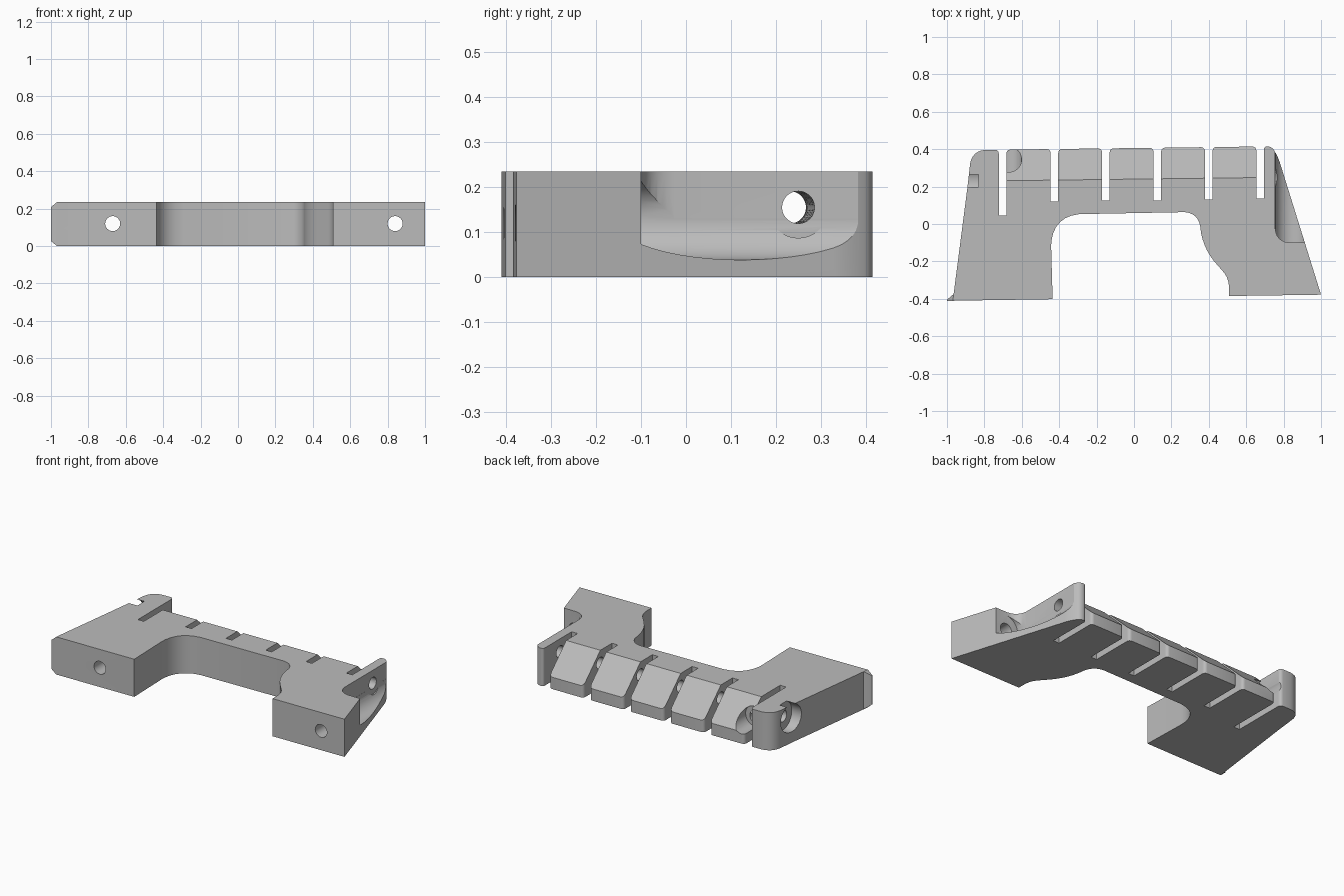
import bpy, bmesh, math
from mathutils import Vector, Matrix

cube = bpy.data.objects.get("Cube")
if cube:
    bpy.data.objects.remove(cube, do_unlink=True)

H = 0.235
TILT = 0.0125          # slight skew of the rear edge against x

grey = bpy.data.materials.new("plain grey")
grey.use_nodes = True
grey.diffuse_color = (0.5, 0.5, 0.5, 1)
grey.node_tree.nodes["Principled BSDF"].inputs["Base Color"].default_value = (0.5, 0.5, 0.5, 1)


def new_object(name, bm):
    bmesh.ops.recalc_face_normals(bm, faces=bm.faces)
    mesh = bpy.data.meshes.new(name)
    bm.to_mesh(mesh)
    bm.free()
    mesh.materials.append(grey)
    obj = bpy.data.objects.new(name, mesh)
    bpy.context.collection.objects.link(obj)
    return obj


def prism(name, points, push):
    """Extrude a closed 3D outline along a vector."""
    bm = bmesh.new()
    face = bm.faces.new([bm.verts.new(p) for p in points])
    geom = bmesh.ops.extrude_face_region(bm, geom=[face])["geom"]
    bmesh.ops.translate(bm, vec=push, verts=[v for v in geom if isinstance(v, bmesh.types.BMVert)])
    return new_object(name, bm)


def rod(name, start, end, radius):
    """Cylinder between two points."""
    a, b = Vector(start), Vector(end)
    bm = bmesh.new()
    turn = (b - a).to_track_quat("Z", "Y").to_matrix().to_4x4()
    bmesh.ops.create_cone(bm, cap_ends=True, segments=48, radius1=radius, radius2=radius,
                          depth=(b - a).length, matrix=Matrix.Translation((a + b) / 2) @ turn)
    return new_object(name, bm)


def rounded(corners, steps=6):
    """Round each (x, y, setback) corner with a short quadratic curve."""
    out = []
    for i, (x, y, r) in enumerate(corners):
        p = Vector((x, y))
        if r == 0:
            out.append(p)
            continue
        a = p + (Vector(corners[i - 1][:2]) - p).normalized() * r
        b = p + (Vector(corners[(i + 1) % len(corners)][:2]) - p).normalized() * r
        for k in range(steps + 1):
            t = k / steps
            mid = p * 0.83 + (a + b) * 0.085     # closer to a circular arc
            out.append(a * (1 - t) ** 2 + mid * 2 * t * (1 - t) + b * t * t)
    return out


def rear(x):
    return 0.406 + TILT * x


# Plan outline: front legs and the recess between them
outline = [(-0.965, -0.41, 0), (-0.435, -0.402, 0), (-0.443, -0.12, 0),
           (-0.435, 0.05, 0.14), (0.35, 0.065, 0.08), (0.36, -0.12, 0.1),
           (0.507, -0.29, 0.04), (0.508, -0.385, 0), (1.0, -0.378, 0),
           (0.77, 0.36, 0.03), (0.735, rear(0.735), 0.02), (0.695, rear(0.695), 0.015)]

# Plan outline: slots along the rear edge, from right to left
slots = [(0.675, 0.135), (0.4, 0.13), (0.125, 0.125), (-0.15, 0.125), (-0.425, 0.12), (-0.702, 0.045)]
for x, depth in slots:
    right, left = x + 0.02, x - 0.021
    if x < 0.6:
        outline.append((right, rear(right), 0.02))
    outline += [(right, depth, 0), (left, depth, 0), (left, rear(left), 0.02)]
outline += [(-0.868, rear(-0.868), 0.07), (-0.89, 0.2, 0), (-0.965, -0.38, 0)]

body = prism("slotted_bracket", [(p.x, p.y, 0) for p in rounded(outline)], (0, 0, H))

# Chamfered lip on the front right corner
bm = bmesh.new()
for x, y, low in [(-0.94, -0.409, 0), (-0.94, -0.37, 0), (-0.965, -0.375, 0),
                  (-0.968, -0.411, 0), (-1.0, -0.411, 0.027), (-1.0, -0.405, 0.027)]:
    for z in (low, H - low):
        bm.verts.new((x, y, z))
bmesh.ops.convex_hull(bm, input=bm.verts)
lip = new_object("corner_lip", bm)

# Sloping rear faces of the five middle blocks
slope = prism("slope_cutter", [(-0.702, y, z) for y, z in
              [(0.19, 0.2835), (0.46, 0.0215), (0.6, 0.02), (0.6, 0.3)]], (1.377, 0, 0))
slope.data.transform(Matrix.Rotation(TILT, 4, "Z"))

# Open U-shaped pocket in the left side, rounded in plan at its front end
pocket_plan = rounded([(0.755, -0.1, 0.075), (1.1, -0.1, 0), (1.1, 0.5, 0), (0.755, 0.5, 0)])
pocket_top = prism("pocket_top_cutter", [(p.x, p.y, 0.13) for p in pocket_plan], (0, 0, 0.2))

cutters = [
    slope, pocket_top,
    rod("pocket_floor_cutter", (0.843, -0.1, 0.126), (0.843, 0.5, 0.126), 0.088),
    # Screw holes from the front
    rod("left_screw_cutter", (0.84, -0.5, 0.12), (0.84, 0.0, 0.12), 0.04),
    rod("right_screw_cutter", (-0.67, -0.5, 0.12), (-0.67, 0.5, 0.12), 0.04),
    rod("right_counterbore_cutter", (-0.666, 0.27, 0.125), (-0.666, 0.5, 0.125), 0.065),
    # Cross bore through every block, with a counterbore at each end
    rod("cross_bore_cutter", (-1.0, 0.229, 0.155), (1.0, 0.253, 0.155), 0.036),
    rod("right_cross_counterbore_cutter", (-1.0, 0.229, 0.155), (-0.832, 0.231, 0.155), 0.087),
    rod("left_cross_counterbore_cutter", (0.757, 0.25, 0.155), (1.0, 0.253, 0.155), 0.068),
]

for tool, operation in [(lip, "UNION")] + [(c, "DIFFERENCE") for c in cutters]:
    mod = body.modifiers.new(tool.name, "BOOLEAN")
    mod.operation = operation
    mod.solver = "EXACT"
    mod.object = tool

# Bake the cuts, then drop the helpers
bpy.context.view_layer.update()
shape = bpy.data.meshes.new_from_object(body.evaluated_get(bpy.context.evaluated_depsgraph_get()))
body.modifiers.clear()
body.data = shape
shape.materials.clear()
shape.materials.append(grey)
for face in shape.polygons:
    face.material_index = 0
for tool in [lip] + cutters:
    bpy.data.objects.remove(tool, do_unlink=True)

bpy.ops.object.select_all(action="DESELECT")
body.select_set(True)
bpy.context.view_layer.objects.active = body
bpy.ops.object.shade_smooth_by_angle(angle=math.radians(30))
